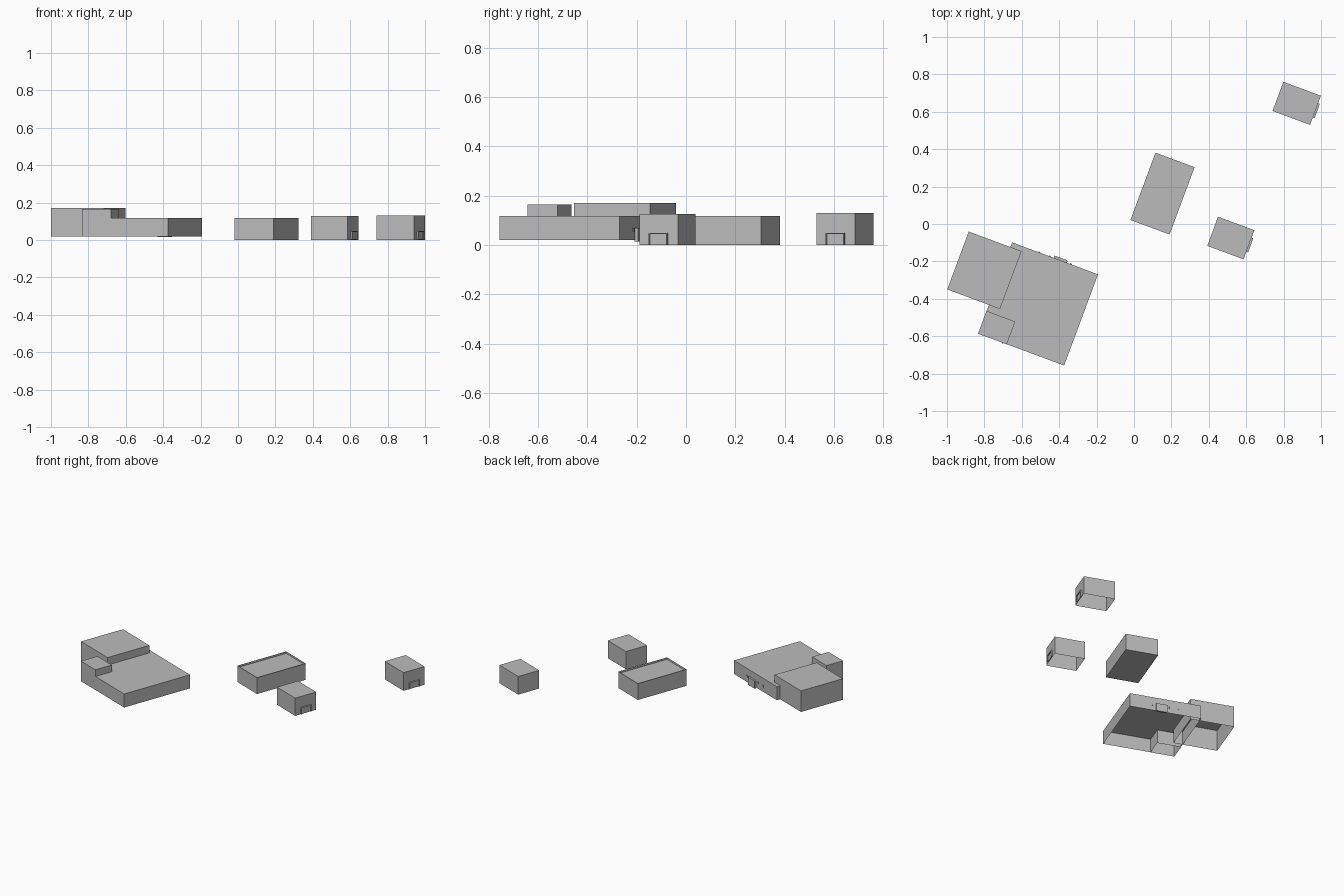
import bpy, bmesh, math
from mathutils import Matrix, Vector

cube = bpy.data.objects.get("Cube")
if cube:
    bpy.data.objects.remove(cube, do_unlink=True)

grey = bpy.data.materials.new("plain_grey")
grey.use_nodes = True
grey.diffuse_color = (0.5, 0.5, 0.5, 1)
grey.node_tree.nodes["Principled BSDF"].inputs["Base Color"].default_value = (0.5, 0.5, 0.5, 1)

TURN = Matrix.Rotation(math.radians(-20.4), 4, 'Z')


def block(name, site, offset, size, z0, z1, floor=False, recess=0.0):
    """Hollow flat-roofed block; offset and size run along the turned site axes."""
    bm = bmesh.new()
    bmesh.ops.create_cube(bm, size=1)
    for v in bm.verts:
        v.co = Vector((v.co.x * size[0] + offset[0], v.co.y * size[1] + offset[1],
                       z1 if v.co.z > 0 else z0))
    bm.normal_update()
    if recess:
        # roof sunk below the top of the thin parapet
        roof = max(bm.faces, key=lambda f: f.normal.z)
        corners = [bm.verts.new(v.co - Vector((0, 0, recess))) for v in roof.verts]
        bm.faces.remove(roof)
        bm.faces.new(corners)
    if not floor:
        bm.faces.remove(min(bm.faces, key=lambda f: f.normal.z))
    bm.transform(Matrix.Translation((site[0], site[1], 0)) @ TURN)
    mesh = bpy.data.meshes.new(name)
    bm.to_mesh(mesh)
    bm.free()
    mesh.materials.append(grey)
    obj = bpy.data.objects.new(name, mesh)
    bpy.context.collection.objects.link(obj)
    return obj


# Main building with its raised corner block and tall wing
MAIN = (-0.5125, -0.4275)
W, D = 0.49, 0.52
block("main_hall", MAIN, (0, 0), (W, D), 0.02, 0.117)
block("corner_block", MAIN, (-W / 2 + 0.081, -D / 2 + 0.064), (0.164, 0.13), 0.02, 0.165)
block("tall_wing", (-0.80, -0.2475), (0, 0), (0.301, 0.33), 0.02, 0.171)

# Back porch, small wall plates beside it and one on the front wall
block("back_porch", MAIN, (0.03, D / 2 + 0.006), (0.075, 0.014), 0.015, 0.07, floor=True)
for i, x in enumerate((-0.09, -0.03, 0.09)):
    block(f"back_plate_{i}", MAIN, (x, D / 2 + 0.002), (0.01, 0.004), 0.055, 0.07, floor=True)
block("front_plate", MAIN, (-0.105, -D / 2 - 0.002), (0.006, 0.004), 0.055, 0.075, floor=True)

# Long shed with a parapet
block("long_shed", (0.1525, 0.1625), (0, 0), (0.223, 0.384), 0.0, 0.118, floor=True, recess=0.014)

# Two small huts, each with a framed door on its +x end
for label, site, width, height in (("back", (0.87, 0.645), 0.214, 0.13),
                                   ("front", (0.5175, -0.075), 0.207, 0.127)):
    block(f"{label}_hut", site, (0, 0), (width, 0.166), 0.0, height)
    face = width / 2
    block(f"{label}_hut_door", site, (face + 0.002, 0), (0.004, 0.074), 0.003, 0.046, floor=True)
    for side in (-1, 1):
        block(f"{label}_hut_jamb_{'left' if side > 0 else 'right'}", site,
              (face + 0.005, side * 0.038), (0.01, 0.005), 0.003, 0.048, floor=True)
    block(f"{label}_hut_lintel", site, (face + 0.005, 0), (0.01, 0.081), 0.044, 0.049, floor=True)
